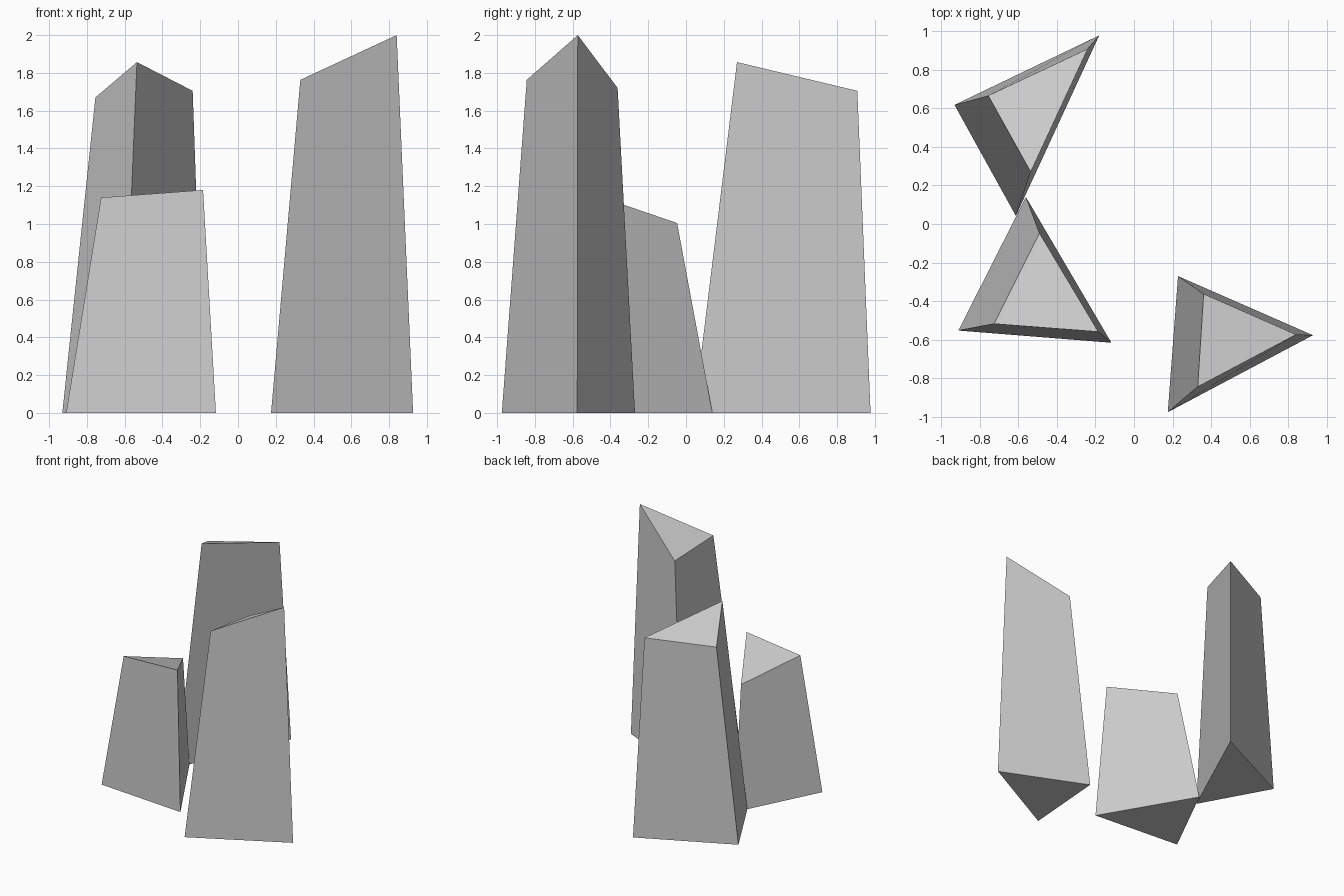
import bpy, bmesh

if "Cube" in bpy.data.objects:
    bpy.data.objects.remove(bpy.data.objects["Cube"])


def crystal(name, base, top):
    """Three-sided tapered pillar: flat base, slanted top."""
    bm = bmesh.new()
    low = [bm.verts.new((x, y, 0)) for x, y in base]
    high = [bm.verts.new(p) for p in top]
    bm.faces.new(low[::-1])
    bm.faces.new(high)
    for i in range(3):
        j = (i + 1) % 3
        bm.faces.new((low[i], low[j], high[j], high[i]))
    bmesh.ops.recalc_face_normals(bm, faces=bm.faces)
    mesh = bpy.data.meshes.new(name)
    bm.to_mesh(mesh)
    bm.free()
    bpy.context.collection.objects.link(bpy.data.objects.new(name, mesh))


# Tall pillar at back left
crystal("back_left_pillar",
        [(-0.93, 0.617), (-0.612, 0.042), (-0.18, 0.977)],
        [(-0.755, 0.665, 1.67), (-0.535, 0.27, 1.857), (-0.24, 0.907, 1.705)])

# Short pillar at front left
crystal("front_left_pillar",
        [(-0.91, -0.552), (-0.117, -0.615), (-0.56, 0.14)],
        [(-0.725, -0.517, 1.14), (-0.185, -0.558, 1.18), (-0.49, -0.047, 1.005)])

# Tallest pillar at right
crystal("right_pillar",
        [(0.175, -0.975), (0.927, -0.576), (0.228, -0.27)],
        [(0.33, -0.843, 1.763), (0.84, -0.573, 2.0), (0.361, -0.362, 1.72)])
